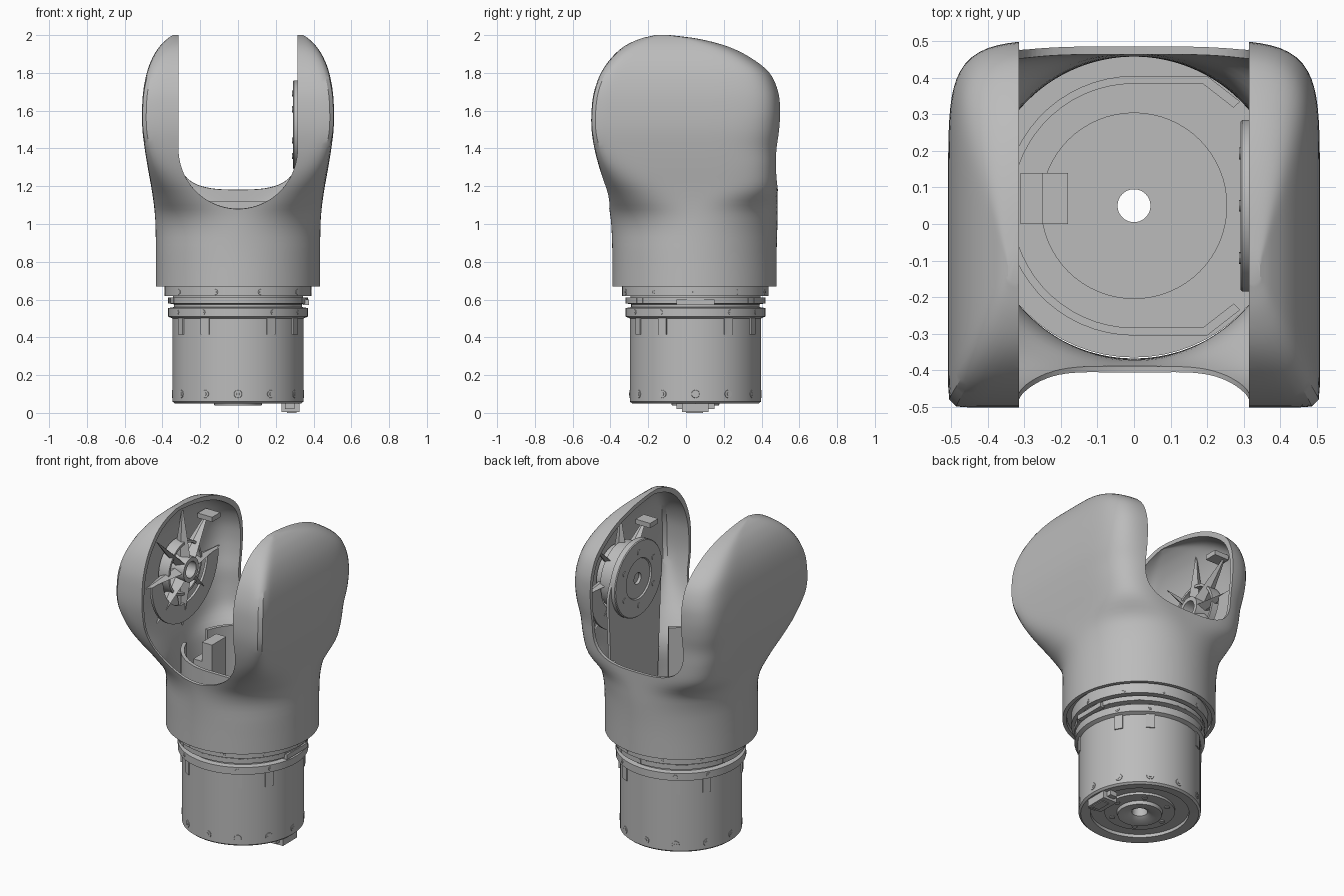
import bpy, bmesh
from math import sin, cos, pi, radians
from mathutils import Matrix, Vector

if "Cube" in bpy.data.objects:
    bpy.data.objects.remove(bpy.data.objects["Cube"])

grey = bpy.data.materials.new("plain grey")
grey.use_nodes = True
COLOUR = (0.5, 0.5, 0.5, 1)
grey.diffuse_color = COLOUR
grey.node_tree.nodes["Principled BSDF"].inputs["Base Color"].default_value = COLOUR

AXIS_Y = 0.05
AXIS = Matrix.Translation((0, AXIS_Y, 0))


def finish(name, bm, smooth=True):
    bmesh.ops.recalc_face_normals(bm, faces=bm.faces)
    mesh = bpy.data.meshes.new(name)
    bm.to_mesh(mesh)
    bm.free()
    mesh.materials.append(grey)
    obj = bpy.data.objects.new(name, mesh)
    bpy.context.collection.objects.link(obj)
    if smooth:
        shade(obj)
    return obj


def shade(obj):
    bpy.ops.object.select_all(action='DESELECT')
    obj.select_set(True)
    bpy.context.view_layer.objects.active = obj
    bpy.ops.object.shade_smooth_by_angle(angle=radians(30))


def skin(bm, rings, closed=False):
    """Bridge rings of points; cap the ends unless the loop is closed."""
    rows = [[bm.verts.new(p) for p in ring] for ring in rings]
    pairs = list(zip(rows, rows[1:]))
    if closed:
        pairs.append((rows[-1], rows[0]))
    else:
        bm.faces.new(rows[0])
        bm.faces.new(rows[-1])
    for a, b in pairs:
        for i in range(len(a)):
            j = (i + 1) % len(a)
            bm.faces.new((a[i], a[j], b[j], b[i]))


def lathe(name, profile, matrix=AXIS, seg=64):
    """Turn a closed (radius, height) outline about the matrix's z axis."""
    bm = bmesh.new()
    turns = [2 * pi * i / seg for i in range(seg)]
    skin(bm, [[matrix @ Vector((r * cos(t), r * sin(t), h)) for t in turns]
              for r, h in profile], closed=True)
    return finish(name, bm)


def box(name, low, high):
    bm = bmesh.new()
    low, high = Vector(low), Vector(high)
    place = Matrix.Translation((low + high) / 2) @ Matrix.Diagonal((high - low).to_4d())
    bmesh.ops.create_cube(bm, size=1, matrix=place)
    return finish(name, bm, False)


def studs(name, angles, radius, z, size, depth):
    """Round bolt heads standing out from the motor wall."""
    bm = bmesh.new()
    for a in angles:
        place = AXIS @ Matrix.Rotation(radians(a), 4, 'Z') @ Matrix.Translation((radius, 0, z))
        place = place @ Matrix.Rotation(pi / 2, 4, 'Y')
        bmesh.ops.create_cone(bm, cap_ends=True, segments=12, radius1=size,
                              radius2=size * 0.8, depth=depth, matrix=place)
        bmesh.ops.create_cone(bm, cap_ends=True, segments=6, radius1=size / 2,
                              radius2=size / 3, depth=depth * 1.2, matrix=place)
    return finish(name, bm)


def face_bolts(name, matrix, radius, height, size):
    """Six short bolts on a flat face across the matrix's z axis."""
    bm = bmesh.new()
    for k in range(6):
        place = matrix @ Matrix.Rotation(k * pi / 3, 4, 'Z') @ Matrix.Translation((radius, 0, height))
        bmesh.ops.create_cone(bm, cap_ends=True, segments=12, radius1=size, radius2=size,
                              depth=.006, matrix=place)
    finish(name, bm)


def lugs(name, angles, radius, z, size):
    bm = bmesh.new()
    for a in angles:
        place = AXIS @ Matrix.Rotation(radians(a), 4, 'Z') @ Matrix.Translation((radius, 0, z))
        bmesh.ops.create_cube(bm, size=1, matrix=place @ Matrix.Diagonal((*size, 1)))
    return finish(name, bm, False)


# Shell sections: height, half width, front, back, front and back squareness
SECTIONS = [
    (.67, .435, -.39, .48, 2, 2), (.85, .435, -.39, .48, 2, 2),
    (1, .437, -.396, .484, 2, 2.1), (1.1, .445, -.41, .485, 2.6, 2.6),
    (1.2, .46, -.432, .486, 4.5, 4.5), (1.3, .478, -.46, .487, 9, 5),
    (1.4, .494, -.485, .49, 18, 5), (1.5, .506, -.5, .5, 36, 5.5),
    (1.6, .508, -.5, .503, 36, 6), (1.7, .502, -.487, .493, 30, 6),
    (1.8, .483, -.45, .448, 20, 6), (1.88, .453, -.395, .35, 14, 6),
    (1.94, .415, -.33, .23, 10, 6), (1.98, .375, -.25, .08, 8, 6),
    (2, .345, -.17, -.08, 6, 6)]


def blend(a, b, c, d, t):
    return b + t / 2 * (c - a + t * (2 * a - 5 * b + 4 * c - d + t * (3 * (b - c) + d - a)))


def smooth_sections(steps=4):
    last = len(SECTIONS) - 1
    for i in range(last):
        near = [SECTIONS[max(0, min(last, i + k))] for k in (-1, 0, 1, 2)]
        for s in range(steps):
            yield [blend(*v, s / steps) for v in zip(*near)]
    yield SECTIONS[-1]


def shell_body(name, wall=0.0, seg=160):
    rings = []
    for z, w, front, back, nf, nb in smooth_sections():
        w, mid, half = w - wall, (front + back) / 2, (back - front) / 2 - wall
        ring = []
        for i in range(seg):
            t = 2 * pi * (i + 0.5) / seg
            n = nb if sin(t) > 0 else nf
            r = (abs(cos(t)) ** n + abs(sin(t)) ** n) ** (-1 / n)
            ring.append(Vector((w * r * cos(t), mid + half * r * sin(t), z - wall)))
        rings.append(ring)
    if wall:
        rings[0] = [p - Vector((0, 0, 0.1)) for p in rings[0]]
    bm = bmesh.new()
    skin(bm, rings)
    return finish(name, bm, False)


def slot_body():
    """U-shaped gap between the ears, deep at the front, shallow at the back."""
    rings = []
    for y, drop, power in ((-.6, .33, 2), (-.4, .32, 2), (.45, .22, 3), (.6, .21, 3)):
        ring = [(-.315, y, 2.3), (-.315, y, 1.7)]
        for i in range(41):
            u = -cos(pi * i / 40)
            ring.append((.315 * u, y, 1.4 - drop * max(0, 1 - abs(u) ** power) ** (1 / power)))
        rings.append(ring + [(.315, y, 1.7), (.315, y, 2.3)])
    bm = bmesh.new()
    skin(bm, rings)
    return finish("slot_cutter", bm, False)


# Forked shell, hollowed and slotted
shell = shell_body("forked_shell")
cutters = [shell_body("cavity_cutter", 0.022), slot_body()]
for cutter in cutters:
    cutter.hide_render = True
    cut = shell.modifiers.new("cut", 'BOOLEAN')
    cut.operation, cut.solver, cut.object = 'DIFFERENCE', 'EXACT', cutter
graph = bpy.context.evaluated_depsgraph_get()
carved = bpy.data.meshes.new_from_object(shell.evaluated_get(graph))
shell.modifiers.clear()
shell.data = carved
for cutter in cutters:
    bpy.data.objects.remove(cutter)
shade(shell)

# Motor housing with flanges, floor plate and through hole
lathe("motor_housing", [
    (.045, .06), (.07, .045), (.125, .04), (.13, .06), (.2, .06), (.2, .075), (.28, .075),
    (.28, .055), (.335, .05), (.347, .06), (.347, .5), (.37, .51), (.37, .555), (.34, .56),
    (.34, .575), (.37, .58), (.37, .61), (.345, .612), (.345, .62), (.388, .62),
    (.388, .69), (.415, .69), (.415, .71), (.255, .71), (.255, .76), (.045, .76)])
ribs = [a for a in range(0, 360, 30) if a % 90]
studs("base_bolts", range(0, 360, 30), .341, .1, .026, .016)
studs("collar_bolts", range(0, 360, 36), .383, .64, .018, .012)
studs("flange_bolts", ribs, .366, .533, .016, .012)
face_bolts("underside_bolts", AXIS, .165, .058, .016)
lugs("housing_ribs", ribs, .338, .46, (.03, .05, .09))
lugs("ring_lugs", [a + d for a in range(18, 360, 36) for d in (-4, 4)], .362, .595, (.02, .015, .025))
lugs("ring_plate", [0], .36, .585, (.03, .2, .03))

# Cable connector under the motor
box("connector", (.23, -.02, .005), (.325, .12, .05))
box("connector_tabs", (.25, -.05, .02), (.3, .15, .05))
box("connector_plug", (.26, .0, 0), (.31, .09, .01))

# Guard walls standing on the floor plate, open towards the right
bm = bmesh.new()
for side in (1, -1):
    plan = [(.355 * cos(radians(a)), .355 * sin(radians(a))) for a in range(162, 84, -6)]
    plan += [(.2, .355), (.29, .285)]
    inner = [(x * .94, y * .94) for x, y in reversed(plan)]
    outline = [(x, AXIS_Y + side * y) for x, y in plan + inner]
    skin(bm, [[(x, y, z) for x, y in outline] for z in (.7, 1.12)])
finish("guard_walls", bm)
box("stop_post", (-.25, 0, .72), (-.18, .14, 1.12))
box("stop_arm", (-.31, 0, .95), (-.25, .14, 1.0))

# Ribbed hubs, half webs and snap clips inside both ears
HUB_Z = 1.525
for side, label in ((-1, "right"), (1, "left")):
    turn = Matrix.Translation((0, AXIS_Y, HUB_Z)) @ Matrix.Rotation(side * pi / 2, 4, 'Y')
    lathe(label + "_hub", [(.05, .36), (.075, .36), (.08, .49), (.05, .49)], turn, 32)
    lathe(label + "_inner_ring", [(.15, .4), (.165, .4), (.165, .47), (.15, .47)], turn, 48)
    arc = [(cos(pi * i / 24), -sin(pi * i / 24)) for i in range(25)]
    half = [(c * .33, s * .33) for c, s in arc] + [(c * .22, s * .22) for c, s in reversed(arc)]
    bm = bmesh.new()
    skin(bm, [[(side * x, AXIS_Y + y, HUB_Z + z) for y, z in half] for x in (.4, .415)])
    finish(label + "_half_web", bm)
    bm = bmesh.new()
    for k in range(8):
        place = turn @ Matrix.Rotation(k * pi / 4, 4, 'Z') @ Matrix.Translation((.215, 0, .42))
        place = place @ Matrix.Rotation(pi / 2, 4, 'Y') @ Matrix.Diagonal((1, .4, 1, 1))
        bmesh.ops.create_cone(bm, cap_ends=True, segments=4, radius1=.055,
                              radius2=.005, depth=.29, matrix=place)
    finish(label + "_star_ribs", bm, False)
    clip_y, clip_x = AXIS_Y - side * .22, side * .39
    box(label + "_clip", (clip_x - .05, clip_y - .04, 1.76), (clip_x + .05, clip_y + .04, 1.79))

# Bearing disc and its panel in the left ear
lathe("bearing_disc", [(.035, .3), (.12, .3), (.125, .291), (.23, .291), (.235, .296),
                       (.235, .33), (.2, .33), (.2, .42), (.035, .42)], turn)
face_bolts("disc_bolts", turn, .165, .29, .016)
arch = [(AXIS_Y + .26 * cos(pi * i / 24), HUB_Z - .08 + .26 * sin(pi * i / 24)) for i in range(25)]
arch += [(AXIS_Y - .22, .75), (AXIS_Y + .22, .75)]
bm = bmesh.new()
skin(bm, [[(x, y, z) for y, z in arch] for x in (.318, .335)])
finish("bearing_panel", bm)
